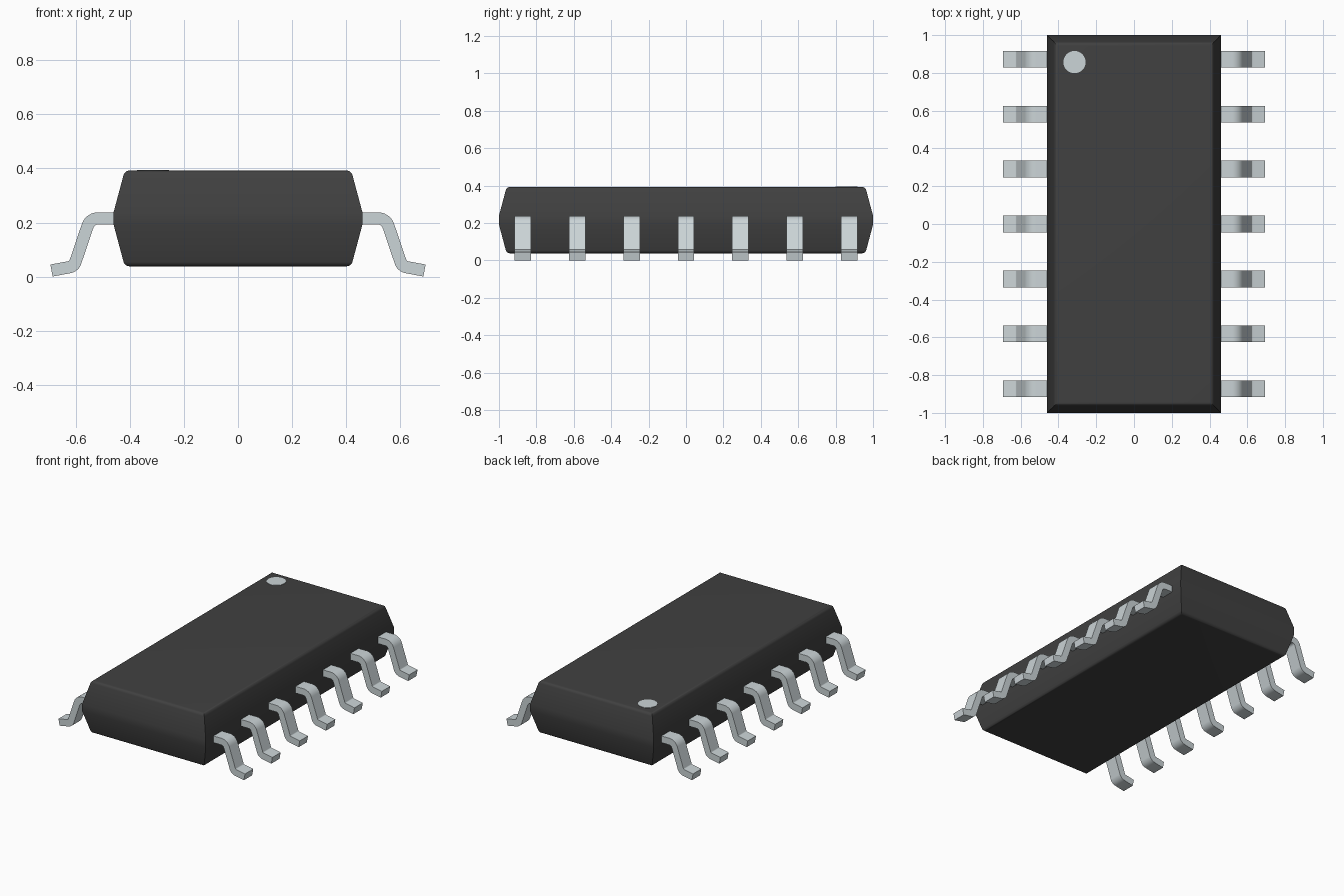
import bpy, bmesh, math
from mathutils import Vector

cube = bpy.data.objects.get("Cube")
if cube:
    bpy.data.objects.remove(cube, do_unlink=True)


def material(name, rgb):
    m = bpy.data.materials.new(name)
    m.use_nodes = True
    m.diffuse_color = (*rgb, 1)
    m.node_tree.nodes["Principled BSDF"].inputs["Base Color"].default_value = (*rgb, 1)
    return m


BLACK = material("black plastic", (0.052, 0.052, 0.052))
METAL = material("tinned metal", (0.60, 0.66, 0.68))
MID = 0.215


def finish(name, bm, mat, angle=30):
    bmesh.ops.recalc_face_normals(bm, faces=bm.faces)
    mesh = bpy.data.meshes.new(name)
    bm.to_mesh(mesh)
    bm.free()
    mesh.materials.append(mat)
    ob = bpy.data.objects.new(name, mesh)
    bpy.context.collection.objects.link(ob)
    bpy.ops.object.select_all(action="DESELECT")
    ob.select_set(True)
    bpy.context.view_layer.objects.active = ob
    bpy.ops.object.shade_smooth_by_angle(angle=math.radians(angle))
    return ob


def fillet(a, corner, b, radius, steps=6):
    """Points of an arc rounding the corner between a and b."""
    u, v = (a - corner).normalized(), (b - corner).normalized()
    half = u.angle(v) / 2
    centre = corner + (u + v).normalized() * radius / math.sin(half)
    start = corner + u * radius / math.tan(half) - centre
    end = corner + v * radius / math.tan(half) - centre
    return [centre + start.lerp(end, i / steps).normalized() * radius
            for i in range(steps + 1)]


def loft(bm, rings):
    """Skin a stack of four-sided rings and cap both ends."""
    rows = [[bm.verts.new(p) for p in ring] for ring in rings]
    for low, high in zip(rows, rows[1:]):
        for i in range(4):
            j = (i + 1) % 4
            bm.faces.new((low[i], low[j], high[j], high[i]))
    bm.faces.new(rows[0][::-1])
    bm.faces.new(rows[-1])


# Body: tapered both ways from a straight belt, with rounded rims
belt, rim, flat = Vector((0, 0.024)), Vector((0.041, 0.177)), Vector((0.2, 0.177))
upper = [belt] + fillet(belt, rim, flat, 0.022)
profile = [(p.x, MID - p.y) for p in reversed(upper)] + [(p.x, MID + p.y) for p in upper]
bm = bmesh.new()
loft(bm, [[(sx * (0.46 - d), sy * (1 - d), z)
           for sx, sy in ((-1, -1), (1, -1), (1, 1), (-1, 1))] for d, z in profile])
finish("body", bm, BLACK)

# Orientation dot: thin disc on the top face
bm = bmesh.new()
bmesh.ops.create_cone(bm, cap_ends=True, segments=32, radius1=0.059, radius2=0.059, depth=0.004)
bmesh.ops.translate(bm, verts=bm.verts, vec=(-0.315, 0.857, 0.392))
finish("orientation_dot", bm, METAL)

# Pins: one bent strip path, repeated along both sides
root, knee, ankle, toe = (Vector(p) for p in
                          ((0.44, MID), (0.547, MID), (0.607, 0.038), (0.69, 0.0223)))
path = [root] + fillet(root, knee, ankle, 0.04) + fillet(knee, ankle, toe, 0.029) + [toe]


def pin(name, side, y, half_width=0.044, half_thick=0.0225):
    rings = []
    for i, p in enumerate(path):
        before, after = path[max(i - 1, 0)], path[min(i + 1, len(path) - 1)]
        t1 = (p - before).normalized() if i else (after - p).normalized()
        t2 = (after - p).normalized() if p != toe else t1
        t = (t1 + t2).normalized()
        n = Vector((-t.y, t.x)) * half_thick / t.dot(t1)
        a, b = p + n, p - n
        rings.append([(side * q.x, y + w, q.y) for q, w in
                      ((a, -half_width), (a, half_width), (b, half_width), (b, -half_width))])
    bm = bmesh.new()
    loft(bm, rings)
    finish(name, bm, METAL)


for side, label in ((1, "left"), (-1, "right")):
    for k in range(7):
        pin(f"{label}_pin_{k + 1}", side, (k - 3) * 0.291)
